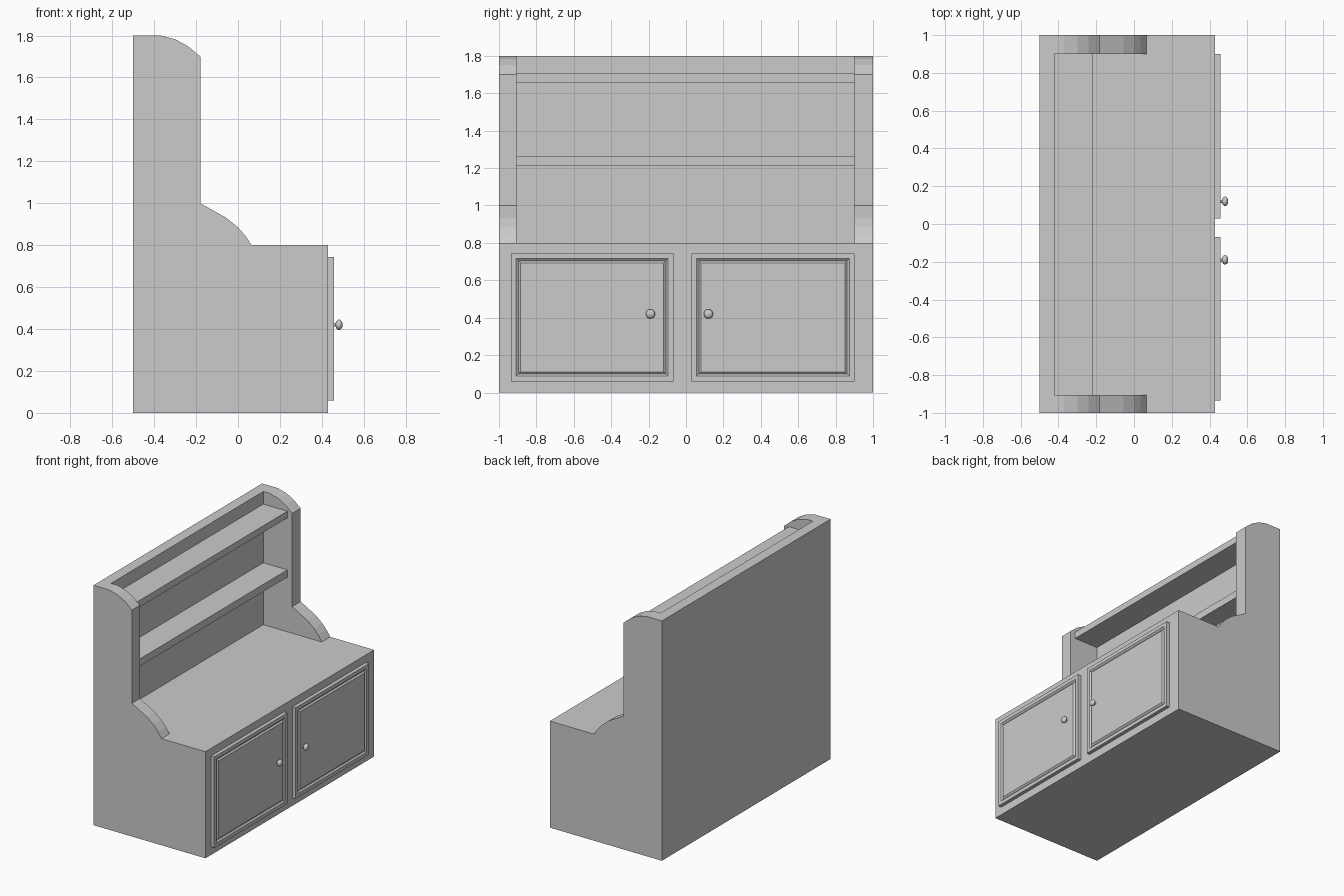
import bpy, bmesh
from math import pi, radians
from mathutils import Matrix, Vector

cube = bpy.data.objects.get("Cube")
if cube:
    bpy.data.objects.remove(cube, do_unlink=True)

grey = bpy.data.materials.new("plain_grey")
grey.use_nodes = True
COLOUR = (0.6, 0.6, 0.6, 1)
grey.diffuse_color = COLOUR
grey.node_tree.nodes["Principled BSDF"].inputs["Base Color"].default_value = COLOUR


def finish(name, bm):
    bmesh.ops.recalc_face_normals(bm, faces=bm.faces[:])
    mesh = bpy.data.meshes.new(name)
    bm.to_mesh(mesh)
    bm.free()
    mesh.materials.append(grey)
    obj = bpy.data.objects.new(name, mesh)
    bpy.context.collection.objects.link(obj)
    return obj


def box_mesh(low, high):
    low, high = Vector(low), Vector(high)
    bm = bmesh.new()
    bmesh.ops.create_cube(bm, size=1, matrix=Matrix.Translation((low + high) / 2)
                          @ Matrix.Diagonal((high - low).to_4d()))
    return bm


def box(name, low, high):
    return finish(name, box_mesh(low, high))


FRONT, BACK_INNER, TOP = 0.43, -0.42, 0.8
INNER_LOW, INNER_HIGH = -0.905, 0.9

# Carcass: side silhouette extruded across the full width
profile = [(-0.5, 0), (FRONT, 0), (FRONT, TOP), (0.065, TOP), (0.035, 0.845),
           (0, 0.885), (-0.055, 0.93), (-0.18, 1), (-0.18, 1.7), (-0.24, 1.75),
           (-0.30, 1.782), (-0.37, 1.8), (-0.5, 1.8)]
bm = bmesh.new()
face = bm.faces.new([bm.verts.new((x, -1, z)) for x, z in profile])
side = bmesh.ops.extrude_face_region(bm, geom=[face])["geom"]
bmesh.ops.translate(bm, vec=(0, 2, 0),
                    verts=[v for v in side if isinstance(v, bmesh.types.BMVert)])
carcass = finish("carcass", bm)

# Open shelf space between the two sides, above the worktop
cutter = box("shelf_space_cutter", (BACK_INNER, INNER_LOW, TOP), (1, INNER_HIGH, 2))
cutter.hide_render = True
cut = carcass.modifiers.new("shelf_space", "BOOLEAN")
cut.operation, cut.solver, cut.object = "DIFFERENCE", "EXACT", cutter
bpy.context.view_layer.objects.active = carcass
bpy.ops.object.modifier_apply(modifier=cut.name)
bpy.data.objects.remove(cutter, do_unlink=True)

# Shelves
for name, low, high in (("lower_shelf", 1.21, 1.265), ("upper_shelf", 1.655, 1.705)):
    box(name, (BACK_INNER, INNER_LOW, low), (-0.22, INNER_HIGH, high))


# Doors with a mitred V groove, each with a round knob
def door(prefix, y_low, y_high, knob_y):
    bm = box_mesh((FRONT, y_low, 0.06), (0.457, y_high, 0.743))
    bm.normal_update()
    panel = max(bm.faces, key=lambda f: f.calc_center_median().x)
    for thickness, depth in ((0.027, 0), (0.012, -0.01), (0.012, 0.01)):
        bmesh.ops.inset_region(bm, faces=[panel], thickness=thickness,
                               depth=depth, use_even_offset=True)
    finish(prefix + "_door", bm)

    bm = bmesh.new()
    bmesh.ops.create_cone(bm, cap_ends=True, segments=16, radius1=0.008,
                          radius2=0.008, depth=0.03,
                          matrix=Matrix.Translation((0.465, knob_y, 0.42))
                          @ Matrix.Rotation(pi / 2, 4, "Y"))
    bmesh.ops.create_uvsphere(bm, u_segments=24, v_segments=12, radius=0.025,
                              matrix=Matrix.Translation((0.482, knob_y, 0.42))
                              @ Matrix.Diagonal((0.68, 1, 1, 1))
                              @ Matrix.Rotation(pi / 2, 4, "Y"))
    knob = finish(prefix + "_knob", bm)
    bpy.ops.object.select_all(action="DESELECT")
    knob.select_set(True)
    bpy.context.view_layer.objects.active = knob
    bpy.ops.object.shade_smooth_by_angle(angle=radians(40))


door("right", -0.935, -0.068, -0.19)
door("left", 0.03, 0.9, 0.12)
